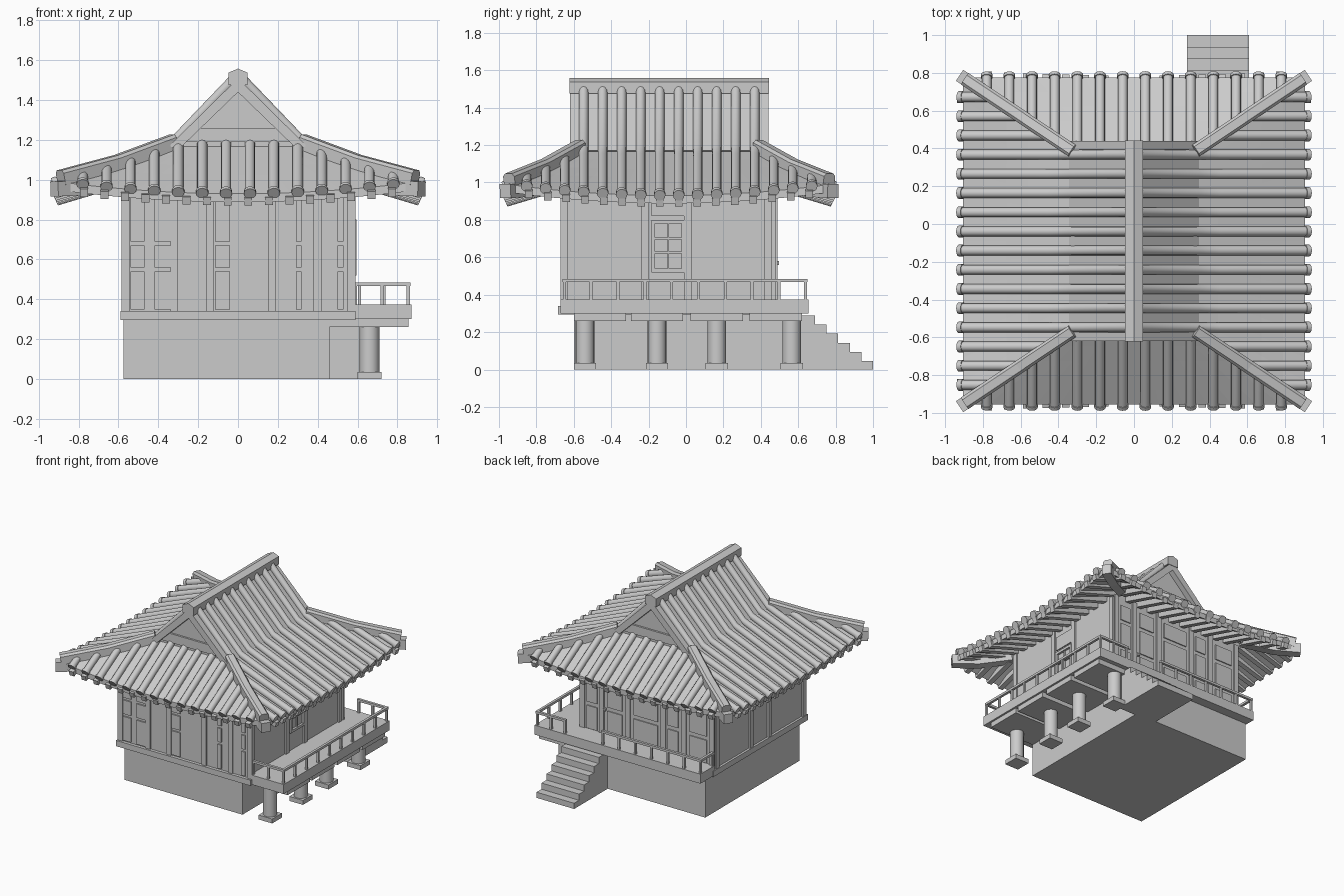
import bpy, bmesh, math
from mathutils import Vector as V

if "Cube" in bpy.data.objects:
    bpy.data.objects.remove(bpy.data.objects["Cube"])

YC = -0.09                       # roof / house centre in y
KX, KY, HX, HY = 0.33, 0.48, 0.905, 0.865   # kink and eave half sizes
UP = V((0, 0, 1))


def finish(name, bm, smooth=False):
    bmesh.ops.recalc_face_normals(bm, faces=bm.faces)
    me = bpy.data.meshes.new(name)
    bm.to_mesh(me)
    bm.free()
    ob = bpy.data.objects.new(name, me)
    bpy.context.collection.objects.link(ob)
    if smooth:
        bpy.context.view_layer.objects.active = ob
        ob.select_set(True)
        bpy.ops.object.shade_smooth_by_angle(angle=math.radians(35))
        ob.select_set(False)
    return ob


def boxes(name, items):
    bm = bmesh.new()
    for x0, x1, y0, y1, z0, z1 in items:
        vs = bmesh.ops.create_cube(bm, size=1)["verts"]
        for v in vs:
            v.co = V(((x0 + x1) / 2 + v.co.x * (x1 - x0), (y0 + y1) / 2 + v.co.y * (y1 - y0),
                      (z0 + z1) / 2 + v.co.z * (z1 - z0)))
    return finish(name, bm)


def sweep(bm, pts, side, prof):
    """Sweep a closed (u, v) profile along pts; u runs along the fixed side vector."""
    rings = []
    for i, p in enumerate(pts):
        d = (pts[min(i + 1, len(pts) - 1)] - pts[max(i - 1, 0)]).normalized()
        n = side.cross(d).normalized()
        n = n if n.z >= 0 else -n
        rings.append([bm.verts.new(p + side * u + n * v) for u, v in prof])
    k = len(prof)
    for a, b in zip(rings, rings[1:]):
        for j in range(k):
            bm.faces.new((a[j], a[(j + 1) % k], b[(j + 1) % k], b[j]))
    bm.faces.new(rings[0])
    bm.faces.new(rings[-1])


def circle(r, n=12):
    return [(r * math.cos(2 * math.pi * i / n), r * math.sin(2 * math.pi * i / n)) for i in range(n)]


def rect(w, lo, hi):
    return [(-w, lo), (w, lo), (w, hi), (-w, hi)]


# four roof faces: outward axis, along axis, kink/eave distance, kink/eave half width
FACES = [(V((s, 0, 0)), V((0, 1, 0)), KX, HX, KY, HY) for s in (1, -1)] + \
        [(V((0, s, 0)), V((1, 0, 0)), KY, HY, KX, HX) for s in (1, -1)]


def surf(f, s, w, dz=0.0):
    o, a, k, h, ka, ha = f
    t = w / (ka + (ha - ka) * s)
    return o * (k + (h - k) * s) + a * w + V((0, YC, 1.17 - 0.24 * s + 0.06 * t * t * s * s + dz))


def hip_s(f, w):
    return max(0.0, (abs(w) - f[4]) / (f[5] - f[4]))


# --- stone base, stairs, house body ---
boxes("stone_base", [(-0.575, 0.46, -0.6, 0.58, 0, 0.3)])
boxes("back_stairs", [(0.28, 0.61, 0.56, 0.69 + 0.062 * i, 0, 0.29 - 0.049 * i) for i in range(6)])
boxes("house_walls", [(-0.572, 0.577, -0.66, 0.478, 0.3, 1.02)])
boxes("floor_ledge", [(-0.59, 0.59, -0.685, 0.5, 0.295, 0.34)])
boxes("deck", [(0.56, 0.87, -0.67, 0.655, 0.3, 0.375), (-0.585, 0.6, 0.47, 0.655, 0.3, 0.375)])
boxes("deck_beams", [(0.46, 0.855, y - 0.14, y + 0.14, 0.26, 0.3) for y in (-0.46, -0.155, 0.165, 0.48)])

# --- wall posts and panels on each side ---
posts, panels = [], []
for u in (-0.565, -0.32, -0.14, 0.17, 0.4, 0.57):
    for y in (-0.67, 0.475):
        posts.append((u - 0.02, u + 0.02, y, y + 0.013, 0.34, 1.0))
for u in (-0.65, -0.22, 0.01, 0.44):
    for x in (-0.586, 0.572):
        posts.append((x, x + 0.018, u - 0.02, u + 0.02, 0.34, 1.0))
for u0, u1 in ((-0.54, -0.47), (-0.42, -0.335), (-0.115, -0.04), (0.29, 0.32), (0.5, 0.53)):
    for z0, z1 in ((0.35, 0.54), (0.56, 0.67), (0.69, 0.93)):
        panels.append((u0, u1, -0.671, -0.65, z0, z1))
for u0, u1 in ((-0.52, -0.37), (-0.27, -0.18), (-0.09, 0.12), (0.22, 0.35), (0.44, 0.53)):
    for z0, z1 in ((0.38, 0.56), (0.59, 0.78), (0.81, 0.93)):
        panels.append((u0, u1, 0.47, 0.486, z0, z1))
panels.append((0.57, 0.586, -0.185, -0.01, 0.82, 0.93))
boxes("wall_posts", posts)
boxes("wall_panels", panels)
boxes("door_knob", [(0.36, 0.38, 0.48, 0.498, 0.56, 0.58)])

# side window: frame with cross bars
boxes("window", [(0.57, 0.594, -0.185, -0.165, 0.52, 0.8), (0.57, 0.594, -0.025, -0.005, 0.52, 0.8),
                 (0.57, 0.594, -0.185, -0.005, 0.52, 0.54), (0.57, 0.594, -0.185, -0.005, 0.78, 0.8),
                 (0.57, 0.588, -0.1, -0.09, 0.52, 0.8), (0.57, 0.588, -0.185, -0.005, 0.62, 0.63),
                 (0.57, 0.588, -0.185, -0.005, 0.695, 0.705)])

# --- deck columns with square feet ---
bm = bmesh.new()
ys = (-0.54, -0.155, 0.165, 0.565)
for y in ys:
    vs = bmesh.ops.create_cone(bm, cap_ends=True, segments=20, radius1=0.05, radius2=0.05, depth=0.27)["verts"]
    bmesh.ops.translate(bm, verts=vs, vec=(0.66, y, 0.165))
finish("deck_columns", bm, True)
boxes("column_feet", [(0.6, 0.72, y - 0.06, y + 0.06, 0, 0.035) for y in ys])

# --- railing: runs of rail with evenly spaced posts ---
rail = []
for (xa, ya), (xb, yb), n in (((0.59, -0.65), (0.855, -0.65), 2), ((0.855, -0.65), (0.855, 0.64), 9),
                              ((0.61, 0.64), (0.855, 0.64), 2), ((-0.575, 0.64), (0.28, 0.64), 6),
                              ((-0.575, 0.49), (-0.575, 0.64), 1)):
    h = 0.01
    rail.append((xa - h, xb + h, ya - h, yb + h, 0.467, 0.485))
    for i in range(n + 1):
        x, y = xa + (xb - xa) * i / n, ya + (yb - ya) * i / n
        rail.append((x - 0.008, x + 0.008, y - 0.008, y + 0.008, 0.36, 0.48))
boxes("railing", rail)

# --- lower roof skirt with lifted corners ---
bm = bmesh.new()
NS, NT = 5, 14
for f in FACES:
    g = []
    for i in range(NS + 1):
        s = i / NS
        half = f[4] + (f[5] - f[4]) * s
        g.append([bm.verts.new(surf(f, s, half * (2 * j / NT - 1))) for j in range(NT + 1)])
    for i in range(NS):
        for j in range(NT):
            bm.faces.new((g[i][j], g[i + 1][j], g[i + 1][j + 1], g[i][j + 1]))
bmesh.ops.remove_doubles(bm, verts=bm.verts, dist=0.0005)
bmesh.ops.recalc_face_normals(bm, faces=bm.faces)
if sum(q.normal.z for q in bm.faces) < 0:
    bmesh.ops.reverse_faces(bm, faces=bm.faces)
low = bm.copy()                  # closed by an underside and edge strip
bmesh.ops.translate(low, verts=low.verts, vec=(0, 0, -0.042))
tmp = bpy.data.meshes.new("tmp")
low.to_mesh(tmp)
low.free()
bm.from_mesh(tmp)
bpy.data.meshes.remove(tmp)
bmesh.ops.bridge_loops(bm, edges=[e for e in bm.edges if e.is_boundary and
                                  max(abs(v.co.x) for v in e.verts) + max(abs(v.co.y - YC) for v in e.verts) > 0.86])
finish("roof_skirt", bm)

# --- upper gable roof, gable walls and main ridge, extruded along y ---
def prism(name, poly, ya, yb):
    b = bmesh.new()
    sweep(b, [V((0, ya, 0)), V((0, yb, 0))], V((1, 0, 0)), poly)
    return finish(name, b)

prism("gable_roof", [(0, 1.51), (0.345, 1.17), (0.3, 1.15), (0, 1.44), (-0.3, 1.15), (-0.345, 1.17)],
      YC - 0.53, YC + 0.53)
prism("gable_wall", [(0, 1.46), (0.32, 1.14), (-0.32, 1.14)], YC - 0.485, YC + 0.485)
prism("gable_beam", [(0.2, 1.26), (0.27, 1.19), (-0.27, 1.19), (-0.2, 1.26)], YC - 0.5, YC + 0.5)
prism("main_ridge", [(0, 1.558), (0.048, 1.538), (0.048, 1.475), (-0.048, 1.475), (-0.048, 1.538)],
      YC - 0.533, YC + 0.533)

# --- round roof tiles, their end caps and the rafters ---
tiles, caps, rafters = bmesh.new(), bmesh.new(), bmesh.new()
for f in FACES:
    o, a, k, h, ka, ha = f
    side = abs(o.x) > 0.5
    n, step = (16, 0.1016) if side else (14, 0.12)
    for i in range(n):
        w = (i - (n - 1) / 2) * step
        s0 = hip_s(f, w)
        pts = [surf(f, s0 + (1.03 - s0) * q / 5, w, 0.012) for q in range(6)]
        if side and abs(w) < KY:
            pts.insert(0, o * 0.03 + a * w + V((0, YC, 1.495)))
        sweep(tiles, pts, a, circle(0.026))
        sweep(caps, [surf(f, 1.0, w, 0.012), surf(f, 1.04, w, 0.010)], a, circle(0.031))
    for i in range(16):
        w = (i - 7.5) * (0.1 if side else 0.103)
        t = w / ha
        d0 = max(0.54, k + (h - k) * hip_s(f, w))
        d1 = h + 0.005 + 0.03 * t * t
        z1 = 0.89 + 0.06 * t * t
        p0 = o * d0 + a * w + V((0, YC, z1 + 0.3 * (d1 - d0)))
        sweep(rafters, [p0, o * d1 + a * w + V((0, YC, z1))], a, rect(0.02, -0.02, 0.02))
finish("roof_tiles", tiles, True)
finish("tile_ends", caps, True)
finish("rafters", rafters)

# --- hip ridges on the four corners, with corner rafters below ---
ridges, beams = bmesh.new(), bmesh.new()
for f in FACES[:2]:
    for sg in (1, -1):
        def hip(s, dz=0.0):
            return surf(f, s, sg * (KY + (HY - KY) * s), dz)
        flat = hip(1) - hip(0)
        side = UP.cross(flat).normalized()
        sweep(ridges, [hip(-0.02), hip(0.47), hip(0.97)], side,
              [(-0.036, -0.03), (0.036, -0.03), (0.036, 0.04), (0.022, 0.055), (-0.022, 0.055), (-0.036, 0.04)])
        sweep(beams, [hip(0.4, -0.07), hip(0.75, -0.06), hip(1.03, -0.03)], side, rect(0.035, -0.04, 0.035))
finish("hip_ridges", ridges)
finish("corner_rafters", beams)
